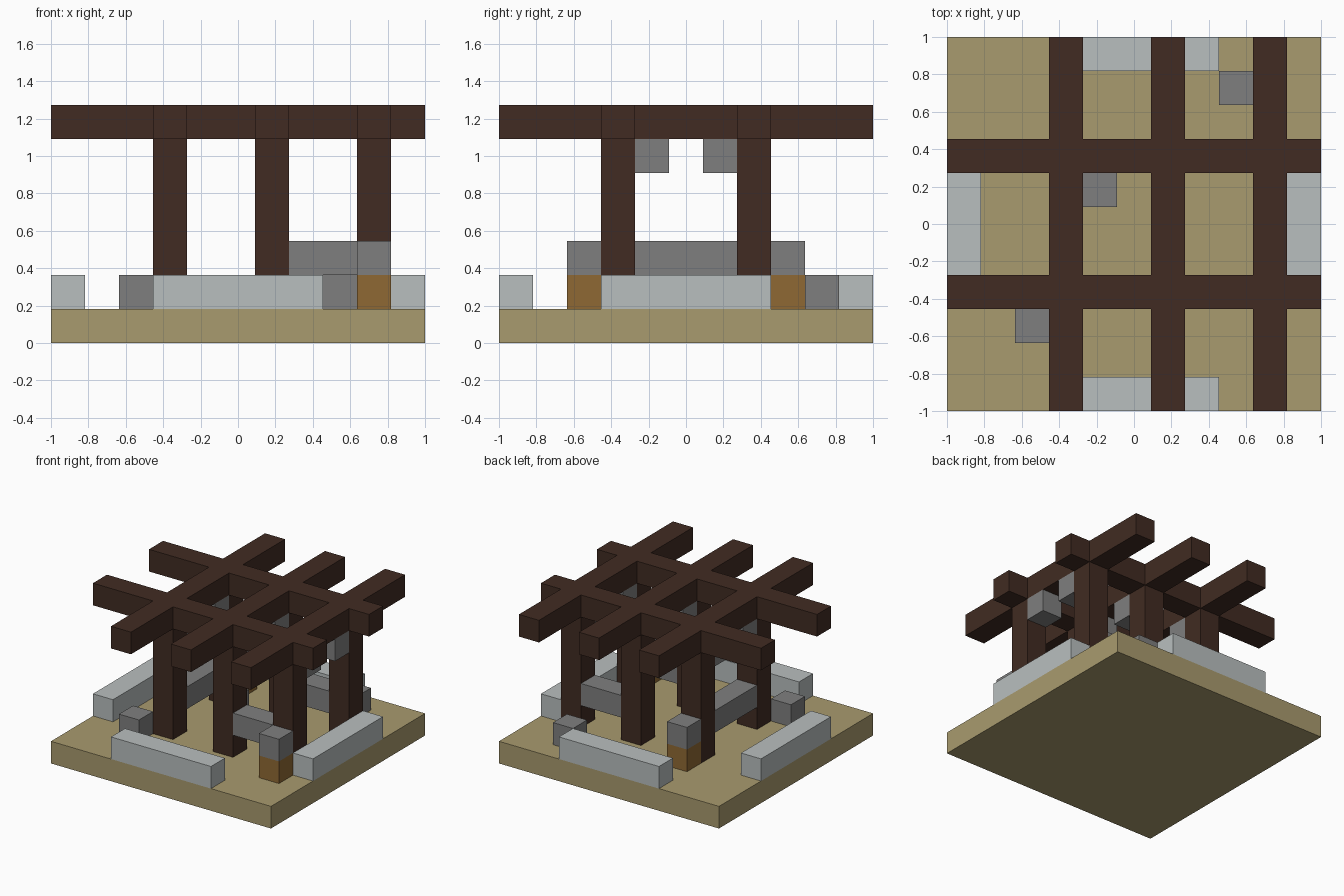
import bpy
import bmesh
from mathutils import Vector

cube = bpy.data.objects.get("Cube")
if cube:
    bpy.data.objects.remove(cube, do_unlink=True)

CELL = 2 / 11  # everything sits on an 11 x 11 block grid


def material(name, rgb):
    """Flat material from 8-bit display colour."""
    lin = [((c / 255 + 0.055) / 1.055) ** 2.4 for c in rgb] + [1]
    m = bpy.data.materials.new(name)
    m.use_nodes = True
    m.diffuse_color = lin
    m.node_tree.nodes["Principled BSDF"].inputs["Base Color"].default_value = lin
    return m


sand = material("sand", (169, 155, 110))
wood = material("dark wood", (65, 43, 34))
pale = material("pale stone", (185, 191, 191))
grey = material("grey stone", (127, 127, 127))
amber = material("amber wood", (143, 105, 52))


def block(name, mat, xs, ys, zs):
    """Box covering inclusive ranges of grid cells; a single number is one cell."""
    spans = [s if isinstance(s, tuple) else (s, s) for s in (xs, ys, zs)]
    origin = Vector((-1, -1, 0))
    low = origin + Vector([s[0] for s in spans]) * CELL
    high = origin + Vector([s[1] + 1 for s in spans]) * CELL
    bm = bmesh.new()
    bmesh.ops.create_cube(bm, size=1)
    bmesh.ops.scale(bm, vec=high - low, verts=bm.verts)
    bmesh.ops.translate(bm, vec=(low + high) / 2, verts=bm.verts)
    mesh = bpy.data.meshes.new(name)
    bm.to_mesh(mesh)
    bm.free()
    mesh.materials.append(mat)
    obj = bpy.data.objects.new(name, mesh)
    bpy.context.collection.objects.link(obj)
    return obj


# Ground slab
block("base", sand, (0, 10), (0, 10), 0)

# Low border walls
for end, side in ((0, "front"), (10, "back")):
    block(side + "_wall", pale, (3, 7), end, 1)
for end, side in ((0, "right"), (10, "left")):
    block(side + "_wall", pale, end, (3, 7), 1)

# Posts, each with a lamp hung on its inner side
COLUMNS, ROWS = (3, 6, 9), (3, 7)
for x in COLUMNS:
    for y, lamp_y in zip(ROWS, (4, 6)):
        block("post", wood, x, y, (1, 5))
        block("hanging_lamp", grey, x, lamp_y, 5)

# Roof lattice: long beams with cross pieces between them
for x in COLUMNS:
    block("roof_beam", wood, x, (0, 10), 6)
for y in ROWS:
    for span in ((0, 2), (4, 5), (7, 8), (10, 10)):
        block("cross_beam", wood, span, y, 6)

# Rails between posts
for y in ROWS:
    block("side_rail", grey, (7, 8), y, 2)
block("end_rail", grey, 3, (4, 6), 2)

# Pedestals with stone tops
for x, y in ((9, 2), (3, 8)):
    block("pedestal", amber, x, y, 1)
    block("pedestal_top", grey, x, y, 2)

# Loose stones on the ground
for x, y in ((2, 2), (4, 6), (8, 9)):
    block("ground_stone", grey, x, y, 1)
